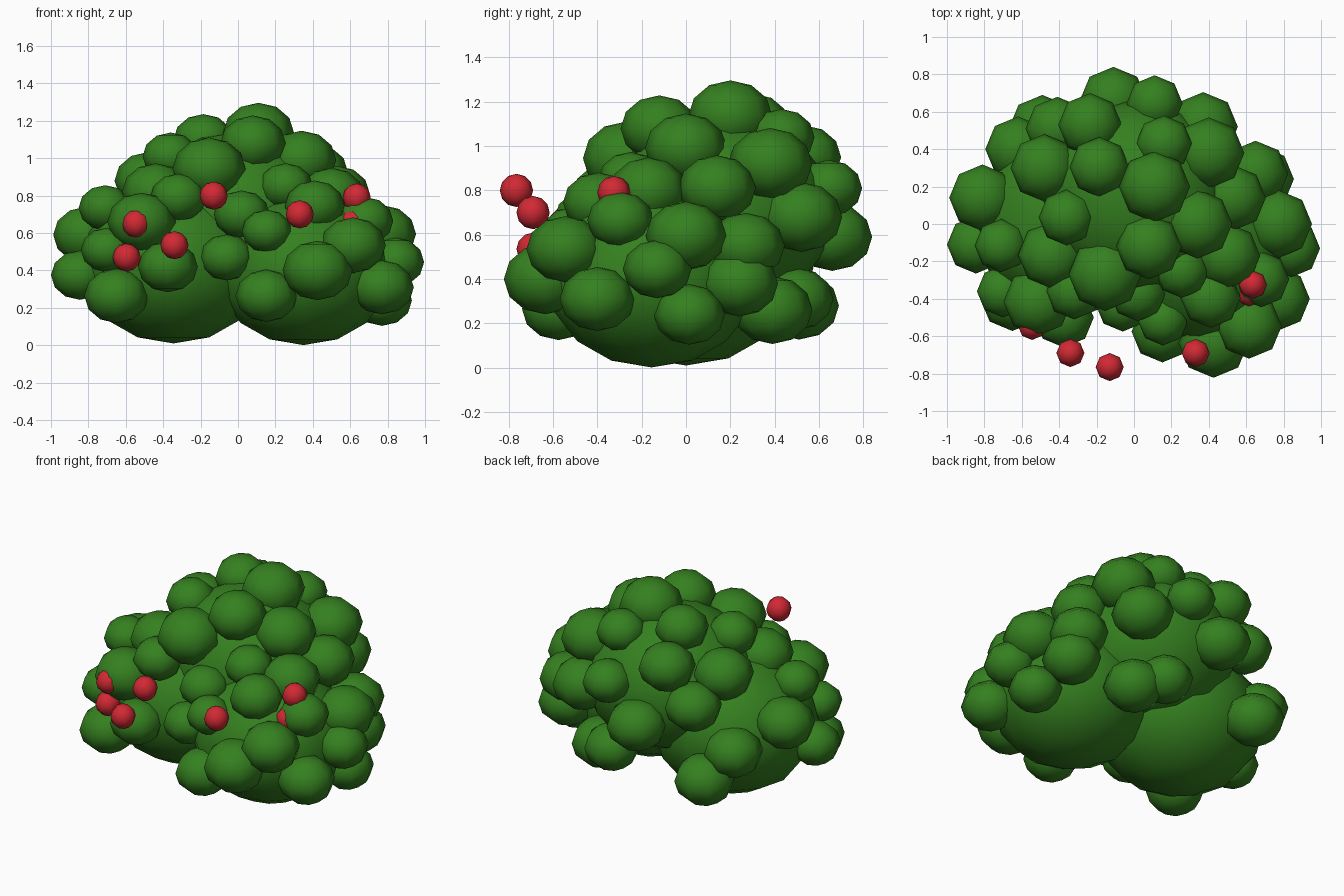
import bpy, bmesh
from mathutils import Matrix


def material(name, rgb):
    m = bpy.data.materials.new(name)
    m.diffuse_color = (*rgb, 1)
    return m


GREEN = material("leaf green", (0.035, 0.215, 0.014))
RED = material("berry red", (0.64, 0.022, 0.034))
SQUASH = 0.85  # foliage balls are slightly flattened


def balls(name, items, mat, segments, rings, squash):
    """One smooth object made of balls given as (x, y, z, radius)."""
    bm = bmesh.new()
    for x, y, z, r in items:
        m = Matrix.Translation((x, y, z)) @ Matrix.Diagonal((r, r, r * squash, 1))
        bmesh.ops.create_uvsphere(bm, u_segments=segments, v_segments=rings,
                                  radius=1, matrix=m)
    for f in bm.faces:
        f.smooth = True
    me = bpy.data.meshes.new(name)
    bm.to_mesh(me)
    bm.free()
    me.materials.append(mat)
    ob = bpy.data.objects.new(name, me)
    bpy.context.collection.objects.link(ob)


# Three large mounds that form the body of the bush
balls("bush_body", [(-0.345, 0.0, 0.435, 0.50), (0.35, -0.155, 0.405, 0.475),
                    (0.0, 0.15, 0.70, 0.52)], GREEN, 12, 8, SQUASH)

# Leaf clumps on the upper mound
crown = [
    (0.11, 0.20, 1.135, 0.19), (-0.185, 0.305, 1.10, 0.16),
    (-0.155, -0.27, 0.945, 0.195), (-0.36, 0.035, 1.01, 0.15),
    (0.08, -0.12, 1.08, 0.175), (0.34, 0.0, 0.99, 0.185),
    (0.40, 0.38, 0.92, 0.19), (0.16, 0.43, 1.04, 0.15),
    (-0.235, 0.53, 0.95, 0.17), (-0.11, 0.66, 0.59, 0.18),
    (0.11, 0.645, 0.81, 0.15), (0.37, 0.52, 0.68, 0.185),
    (0.53, 0.14, 0.81, 0.175), (-0.48, 0.30, 0.88, 0.18),
    (-0.41, 0.51, 0.73, 0.17), (0.255, -0.25, 0.85, 0.145),
    (0.18, 0.50, 0.31, 0.165), (0.33, 0.39, 0.26, 0.18),
    (0.02, -0.37, 0.70, 0.15),
]
balls("crown_leaf_clumps", crown, GREEN, 8, 6, SQUASH)

# Leaf clumps on the right mound
right = [
    (0.65, 0.27, 0.55, 0.175), (0.77, 0.0, 0.595, 0.182),
    (0.84, -0.13, 0.445, 0.155), (0.68, 0.24, 0.38, 0.175),
    (0.77, 0.015, 0.24, 0.16), (0.77, -0.40, 0.31, 0.17),
    (0.615, -0.545, 0.535, 0.175), (0.425, -0.635, 0.40, 0.187),
    (0.152, -0.575, 0.265, 0.165), (-0.06, -0.43, 0.47, 0.145),
    (0.155, -0.515, 0.61, 0.135), (0.41, -0.395, 0.745, 0.16),
    (0.68, -0.295, 0.665, 0.15), (0.50, -0.17, 0.80, 0.175),
]
balls("right_leaf_clumps", right, GREEN, 8, 6, SQUASH)

# Leaf clumps on the left mound
left = [
    (-0.515, -0.415, 0.66, 0.183), (-0.375, -0.50, 0.42, 0.16),
    (-0.65, -0.40, 0.265, 0.172), (-0.70, -0.36, 0.51, 0.14),
    (-0.845, -0.11, 0.375, 0.155), (-0.81, 0.14, 0.59, 0.178),
    (-0.71, -0.115, 0.735, 0.142), (-0.44, -0.165, 0.82, 0.18),
    (-0.32, -0.36, 0.79, 0.15), (-0.62, 0.40, 0.45, 0.175),
    (-0.49, 0.51, 0.28, 0.18),
]
balls("left_leaf_clumps", left, GREEN, 8, 6, SQUASH)

# Red berries on the front
R = 0.075
balls("berries", [
    (-0.545, -0.545, 0.65, R), (-0.595, -0.48, 0.47, R), (-0.34, -0.69, 0.535, R),
    (-0.13, -0.765, 0.80, R), (0.33, -0.69, 0.70, R), (0.635, -0.325, 0.79, R),
    (0.615, -0.365, 0.65, R)], RED, 8, 6, 1.0)
